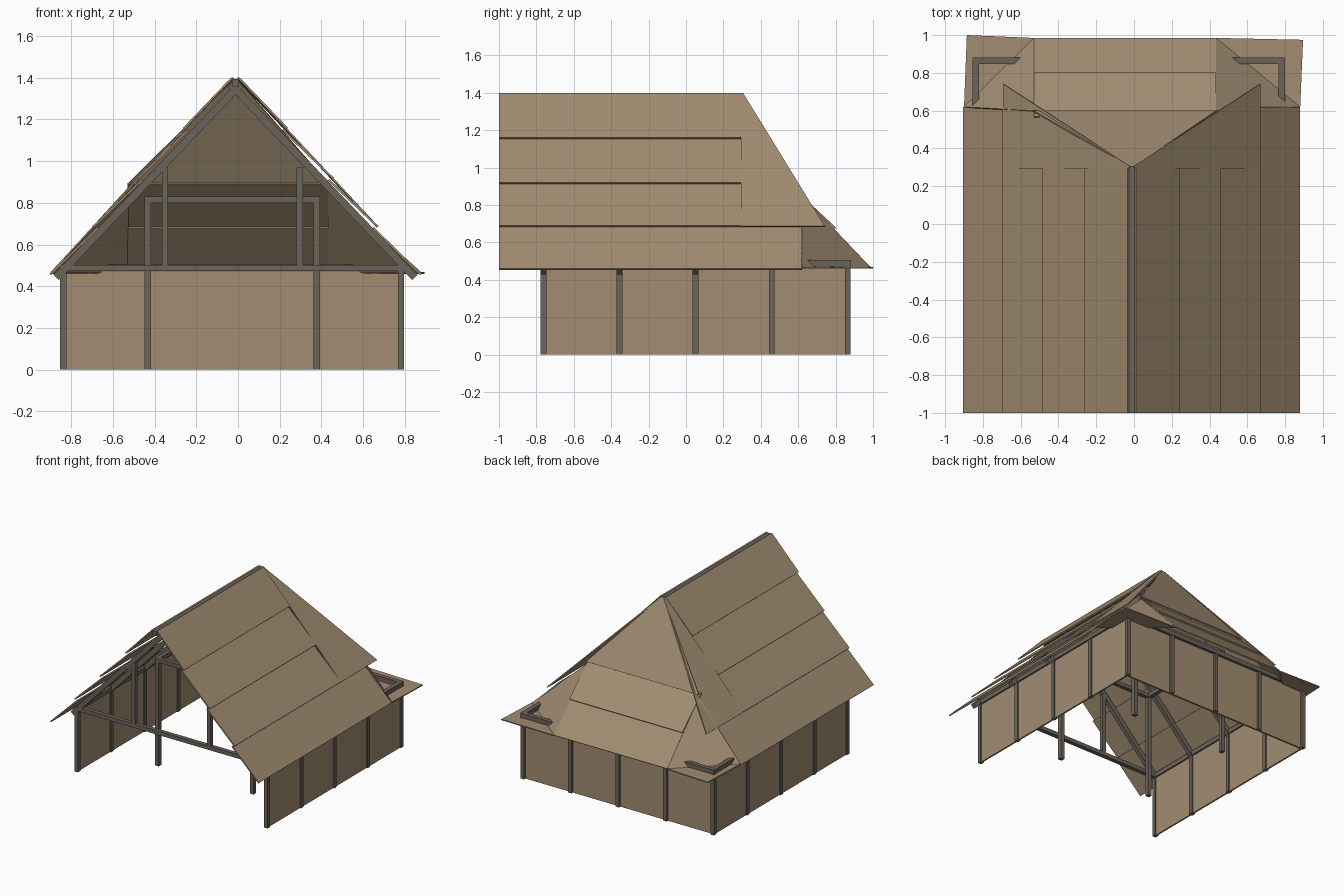
import bpy, bmesh
from mathutils import Vector

if "Cube" in bpy.data.objects:
    bpy.data.objects.remove(bpy.data.objects["Cube"])


def material(name, rgb):
    m = bpy.data.materials.new(name)
    m.diffuse_color = (*rgb, 1)
    m.use_nodes = True
    m.node_tree.nodes["Principled BSDF"].inputs["Base Color"].default_value = m.diffuse_color
    return m


PLANK = material("tan_plank", (0.36, 0.265, 0.168))
TIMBER = material("dark_timber", (0.15, 0.127, 0.105))


def finish(name, bm, mat):
    bmesh.ops.recalc_face_normals(bm, faces=bm.faces)
    me = bpy.data.meshes.new(name)
    bm.to_mesh(me)
    bm.free()
    me.materials.append(mat)
    ob = bpy.data.objects.new(name, me)
    bpy.context.collection.objects.link(ob)
    return ob


def slab(name, pts, thick=0.01, mat=PLANK):
    """Flat panel with its outer face on pts, thickened inward (down)."""
    pts = [Vector(p) for p in pts]
    n = (pts[1] - pts[0]).cross(pts[2] - pts[0]).normalized()
    if n.z > 0:
        n = -n
    bm = bmesh.new()
    top = [bm.verts.new(p) for p in pts]
    low = [bm.verts.new(p + n * thick) for p in pts]
    bm.faces.new(top)
    bm.faces.new(low[::-1])
    for i in range(len(pts)):
        j = (i + 1) % len(pts)
        bm.faces.new((top[i], top[j], low[j], low[i]))
    return finish(name, bm, mat)


def beam(name, a, b, w=0.03, h=0.03, mat=TIMBER):
    """Rectangular bar between two points."""
    a, b = Vector(a), Vector(b)
    d = (b - a).normalized()
    ref = Vector((0, 1, 0)) if abs(d.y) < 0.9 else Vector((1, 0, 0))
    u = ref.cross(d).normalized()
    v = d.cross(u)
    bm = bmesh.new()
    ends = [[bm.verts.new(p + u * (s * h / 2) + v * (t * w / 2))
             for s, t in ((-1, -1), (1, -1), (1, 1), (-1, 1))] for p in (a, b)]
    bm.faces.new(ends[0])
    bm.faces.new(ends[1][::-1])
    for i in range(4):
        j = (i + 1) % 4
        bm.faces.new((ends[0][i], ends[1][i], ends[1][j], ends[0][j]))
    return finish(name, bm, mat)


def box(name, lo, hi, mat):
    bm = bmesh.new()
    bmesh.ops.create_cube(bm, size=1)
    for v in bm.verts:
        v.co = [lo[k] + (v.co[k] + 0.5) * (hi[k] - lo[k]) for k in range(3)]
    return finish(name, bm, mat)


XL, XR, YF, YB = -0.838, 0.782, -0.762, 0.864   # post centre lines
EAVE = 0.47
XC = -0.012                                      # ridge line
step_x, step_y = (XR - XL) / 4, (YB - YF) / 4

# wall panels on left, right and back
for name, x in (("left_wall", XL), ("right_wall", XR)):
    box(name, (x - 0.006, YF, 0), (x + 0.006, YB, EAVE), PLANK)
box("back_wall", (XL, YB - 0.016, 0), (XR, YB - 0.002, EAVE), PLANK)

# wall posts
for i in range(5):
    y = YF + i * step_y
    for x in (XL, XR):
        beam("wall_post", (x, y, 0), (x, y, EAVE))
    if 0 < i < 4:
        x = XL + i * step_x
        beam("back_post", (x, YB, 0), (x, YB, EAVE))

# wall plates on top of the walls
for x in (XL, XR):
    beam("side_plate", (x, YF - 0.015, 0.488), (x, YB + 0.015, 0.488), 0.034, 0.034)
beam("back_plate", (XL - 0.015, YB, 0.488), (XR + 0.015, YB, 0.488), 0.034, 0.034)

# inner frame of four posts
ix = (XL + step_x, XR - step_x)
iy = (YF + step_y, YB - step_y)
for x in ix:
    for y in iy:
        beam("inner_post", (x, y, 0), (x, y, 0.80), 0.032, 0.032)
    beam("inner_long_beam", (x, iy[0] - 0.016, 0.815), (x, iy[1] + 0.016, 0.815))
for y in iy:
    beam("inner_cross_beam", (ix[0] - 0.016, y, 0.815), (ix[1] + 0.016, y, 0.815))

# front truss
beam("tie_beam", (XL - 0.015, YF, 0.488), (XR + 0.015, YF, 0.488), 0.032, 0.03)
for x in (-0.35, 0.296):
    beam("truss_post", (x, YF, 0.49), (x, YF, 0.97))

# rafters
for i in range(3):
    y = YF + i * step_y
    for s in (-1, 1):
        beam("rafter", (XC + s * 0.86, y, 0.442), (XC - s * 0.025, y, 1.37), 0.03, 0.036)

# ridge beam
beam("ridge_beam", (XC, -1, 1.375), (XC, 0.3, 1.375), 0.034, 0.036)

# four overlapping roof boards per side
edges = [(0.022, 1.4), (0.252, 1.16), (0.472, 0.92), (0.685, 0.69), (0.892, 0.46)]
for s in (-1, 1):
    for i in range(4):
        (xa, za), (xb, zb) = edges[i], edges[i + 1]
        if i:                       # tuck the top under the board above
            xa, za = xa - 0.022, za - 0.006
        y1 = 0.62 if i == 3 else 0.295
        xa, xb = XC + s * xa, XC + s * xb
        slab("roof_board", [(xa, -1, za), (xb, -1, zb), (xb, y1, zb), (xa, y1, za)])
    # triangular side panel along the hip
    slab("hip_side_panel", [(XC + s * 0.01, 0.305, 1.4), (XC + s * 0.682, 0.742, 0.688),
                            (XC + s * 0.685, 0.295, 0.688), (XC + s * 0.02, 0.295, 1.4)], 0.008)

# back roof: upper triangle and two boards
BL, BR = -0.53, 0.435
slab("hip_back_panel", [(XC - 0.01, 0.305, 1.395), (XC + 0.01, 0.305, 1.395),
                        (BR, 0.6, 0.892), (BL, 0.6, 0.892)])
for ya, za, yb, zb in ((0.57, 0.895, 0.802, 0.68), (0.78, 0.685, 0.985, 0.47)):
    slab("back_roof_board", [(BL, ya, za), (BR, ya, za), (BR, yb, zb), (BL, yb, zb)])

# corner roof panels: a sloping triangle and a flat eave triangle
for bx, ox, sx, oy in ((BL, -0.885, -0.9, 1.0), (BR, 0.895, 0.88, 0.975)):
    top, back, out, side = (bx, 0.6, 0.87), (bx, 0.985, 0.47), (ox, oy, 0.468), (sx, 0.62, 0.466)
    slab("corner_slope", [top, back, side], 0.008)
    slab("corner_eave", [back, out, side], 0.008)
